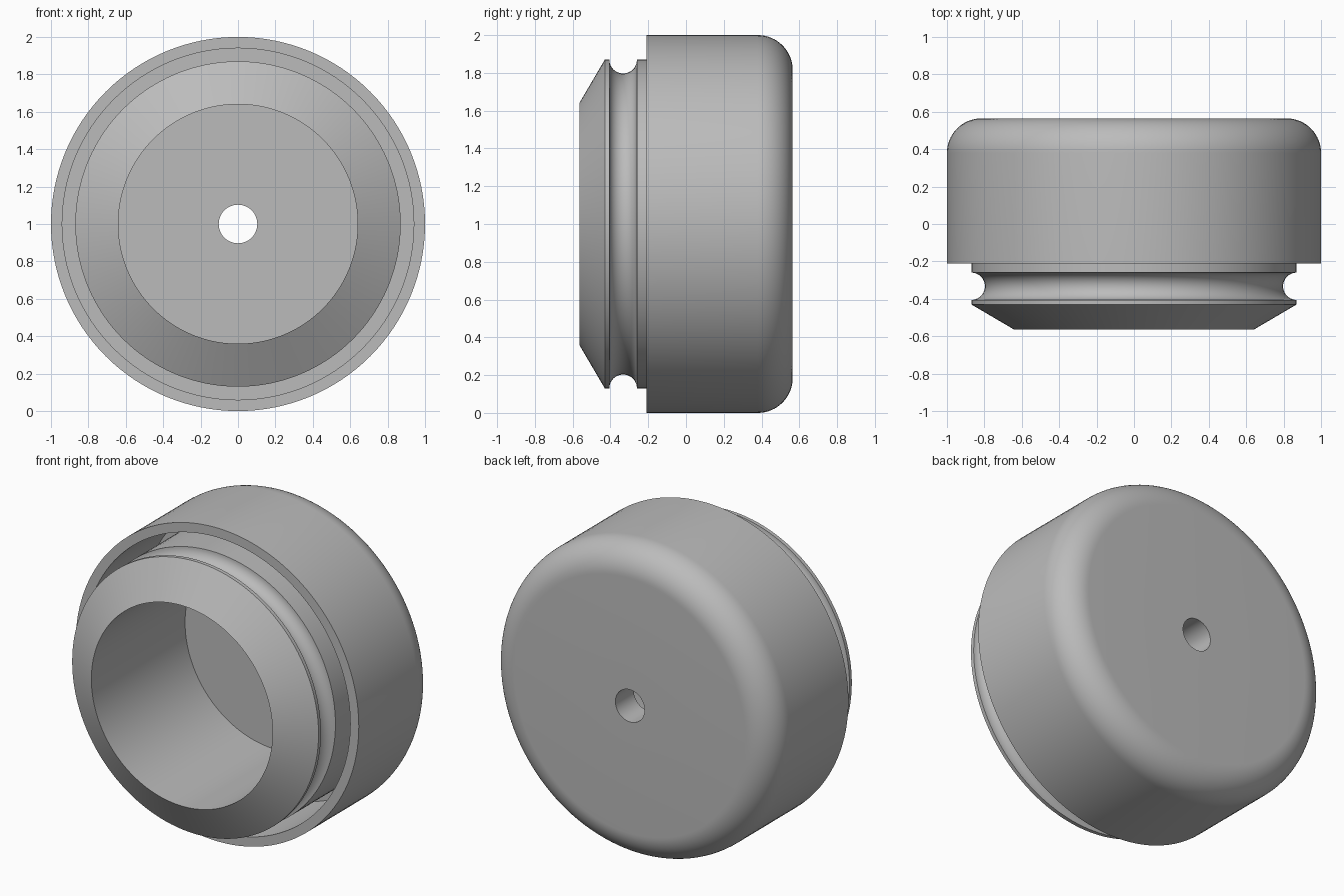
import bpy
import bmesh
from math import pi, sin, cos, radians

cube = bpy.data.objects.get("Cube")
if cube:
    bpy.data.objects.remove(cube, do_unlink=True)

grey = bpy.data.materials.new("plain grey")
grey.use_nodes = True
colour = (0.5, 0.5, 0.5, 1)
grey.diffuse_color = colour
grey.node_tree.nodes["Principled BSDF"].inputs["Base Color"].default_value = colour

FRONT, BACK, FLOOR, RIM = -0.565, 0.565, 0.38, -0.21
HOLE, BORE, PLUG, SKIRT, OUTER = 0.103, 0.64, 0.87, 0.94, 1.0


def arc(radius, y, size, start, end, steps):
    """Points (radius, y) along a circular arc, angles in degrees."""
    angles = [radians(start + (end - start) * i / steps) for i in range(steps + 1)]
    return [(radius + size * cos(a), y + size * sin(a)) for a in angles]


def lathe(name, profile, segments=128):
    """Turn a closed (radius, y) profile around the y axis."""
    bm = bmesh.new()
    verts = [bm.verts.new((r, y, 0)) for r, y in profile]
    edges = [bm.edges.new((a, b)) for a, b in zip(verts, verts[1:] + verts[:1])]
    bmesh.ops.spin(bm, geom=verts + edges, axis=(0, 1, 0), cent=(0, 0, 0),
                   angle=2 * pi, steps=segments, use_merge=True)
    bmesh.ops.remove_doubles(bm, verts=bm.verts, dist=1e-5)
    bmesh.ops.recalc_face_normals(bm, faces=bm.faces)
    mesh = bpy.data.meshes.new(name)
    bm.to_mesh(mesh)
    bm.free()
    mesh.materials.append(grey)
    obj = bpy.data.objects.new(name, mesh)
    bpy.context.collection.objects.link(obj)
    obj.location.z = OUTER
    bpy.ops.object.select_all(action="DESELECT")
    obj.select_set(True)
    bpy.context.view_layer.objects.active = obj
    bpy.ops.object.shade_smooth_by_angle(angle=radians(25))
    return obj


# Hole, bore and chamfered plug nose
profile = [(HOLE, BACK), (HOLE, FLOOR), (BORE, FLOOR), (BORE, FRONT), (PLUG, -0.43)]
# Round seal groove in the plug
profile += arc(PLUG, -0.333, 0.073, 270, 90, 20)
# Deep ring slot between plug and skirt, then the skirt rim
profile += [(PLUG, FLOOR), (SKIRT, FLOOR), (SKIRT, RIM), (OUTER, RIM)]
# Rounded back edge
fillet = BACK - FLOOR
profile += arc(OUTER - fillet, FLOOR, fillet, 0, 90, 16)

lathe("cap_body", profile)
